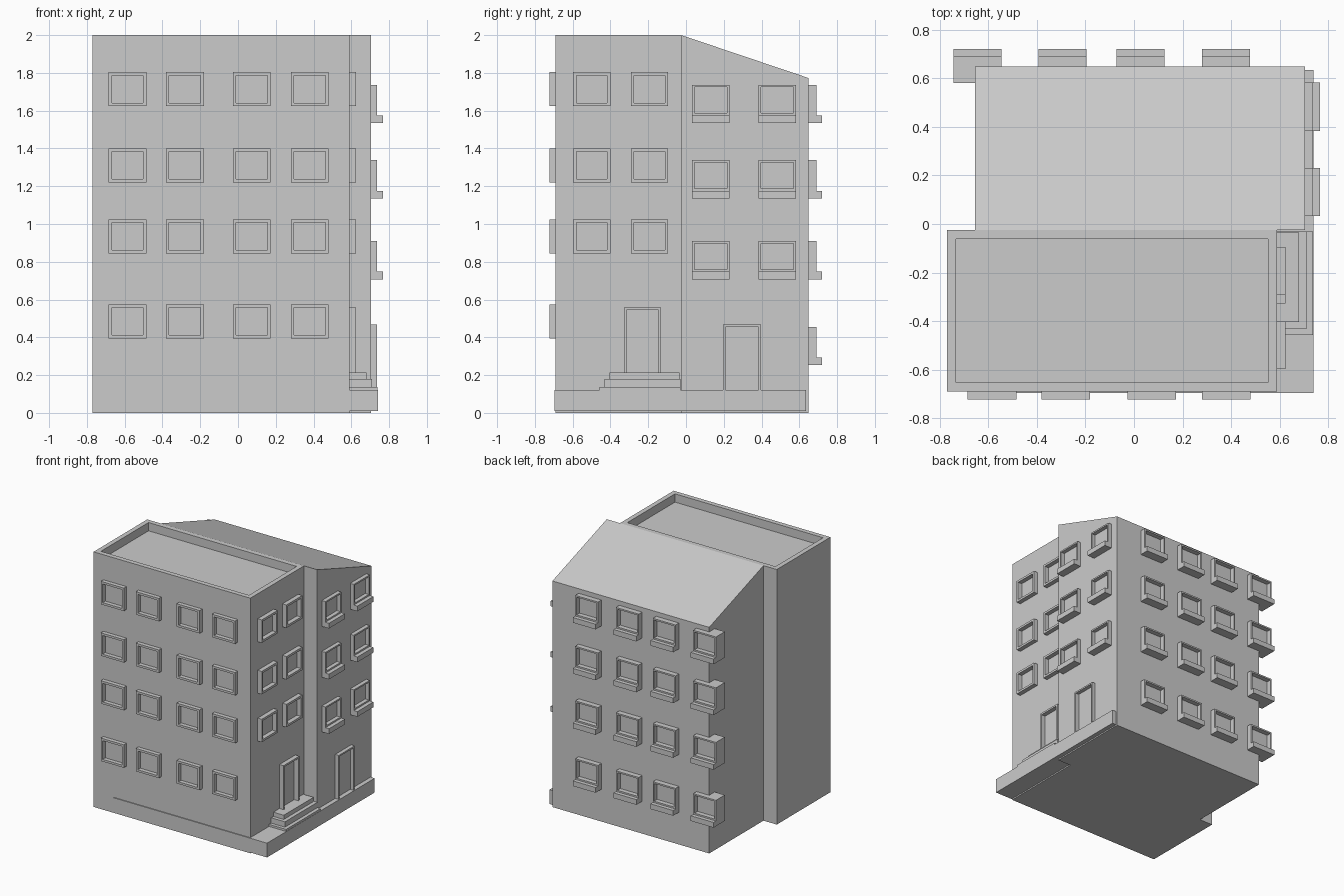
import bpy, bmesh

if "Cube" in bpy.data.objects:
    bpy.data.objects.remove(bpy.data.objects["Cube"])


def add_mesh(name, verts, faces):
    me = bpy.data.meshes.new(name)
    me.from_pydata(verts, [], faces)
    bm = bmesh.new()
    bm.from_mesh(me)
    bmesh.ops.recalc_face_normals(bm, faces=bm.faces)
    bm.to_mesh(me)
    bm.free()
    ob = bpy.data.objects.new(name, me)
    bpy.context.collection.objects.link(ob)
    return ob


def boxes(name, items):
    """One object from boxes given as (x0, x1, y0, y1, z0, z1)."""
    verts, faces = [], []
    for b in items:
        n = len(verts)
        verts += [(x, y, z) for z in b[4:6] for y in b[2:4] for x in b[0:2]]
        faces += [[n + i for i in f] for f in
                  ((0, 1, 3, 2), (4, 5, 7, 6), (0, 1, 5, 4),
                   (2, 3, 7, 6), (0, 2, 6, 4), (1, 3, 7, 5))]
    return add_mesh(name, verts, faces)


def on_wall(side, u0, u1, d0, d1, z0, z1):
    """Box on a wall: u runs along the wall, d is the outward coordinate."""
    if side == "front":
        return (u0, u1, -d1, -d0, z0, z1)
    if side == "back":
        return (u0, u1, d0, d1, z0, z1)
    return (d0, d1, u0, u1, z0, z1)


def frame(name, side, wall, u0, u1, z0, z1, w, out, sill=0.0, door=False):
    """Raised frame; with a sill (deep sunk frame) or as a door (no bottom bar)."""
    d0, d1 = wall - (0.07 if sill else 0.03), wall + out
    zb = z0 if door else z0 + w
    parts = [(u0, u0 + w, d0, d1, zb, z1 - w), (u1 - w, u1, d0, d1, zb, z1 - w),
             (u0, u1, d0, d1, z1 - w, z1)]
    if sill:
        parts.append((u0, u1, d0, wall + 0.07, z0 - sill, z0))
        parts.append((u0 + w, u1 - w, d0, d1, z0, z0 + w))
        parts[0] = (u0, u0 + w, d0, d1, z0, z1 - w)
        parts[1] = (u1 - w, u1, d0, d1, z0, z1 - w)
        # pane
        parts.append((u0 + w, u1 - w, d0, wall + 0.003, z0 + w, z1 - w))
    elif not door:
        parts.append((u0, u1, d0, d1, z0, z0 + w))
    boxes(name, [on_wall(side, *p) for p in parts])


# front block with sunken flat roof
X0, X1, Y0, Y1 = -0.77, 0.59, -0.69, -0.025
block = boxes("front_block", [(X0, X1, Y0, Y1, 0, 2)])
bm = bmesh.new()
bm.from_mesh(block.data)
bm.faces.ensure_lookup_table()
top = max(bm.faces, key=lambda f: f.calc_center_median().z)
bmesh.ops.inset_region(bm, faces=[top], thickness=0.053)
for v in top.verts:
    v.co.z -= 0.065
# separate rim and floor by walls
ext = [v.co.copy() for v in top.verts]
for v in top.verts:
    v.co.z += 0.065
res = bmesh.ops.extrude_face_region(bm, geom=[top])
for v in [g for g in res["geom"] if isinstance(g, bmesh.types.BMVert)]:
    v.co.z -= 0.065
if top.is_valid:
    bmesh.ops.delete(bm, geom=[top], context="FACES_ONLY")
bmesh.ops.recalc_face_normals(bm, faces=bm.faces)
bm.to_mesh(block.data)
bm.free()

# back block with sloping roof
profile = [(-0.025, 0), (0.648, 0), (0.648, 1.773), (-0.025, 2.0)]
add_mesh("back_block", [(x, y, z) for x in (-0.655, 0.705) for y, z in profile],
         [(0, 1, 2, 3), (4, 5, 6, 7)] +
         [(i, (i + 1) % 4, (i + 1) % 4 + 4, i + 4) for i in range(4)])

# base slab and entrance steps
boxes("base_slab", [(-0.595, 0.74, -0.697, 0.635, 0.01, 0.122)])
boxes("entrance_steps", [(0.56, 0.738, -0.458, -0.03, 0.11, 0.138),
                         (0.56, 0.71, -0.432, -0.03, 0.138, 0.18),
                         (0.56, 0.68, -0.404, -0.035, 0.18, 0.213)])

# front block windows, plain frames
plain_rows = [0.395, 0.845, 1.22, 1.624]
for r, z in enumerate(plain_rows):
    for c, u in enumerate((-0.685, -0.381, -0.027, 0.28)):
        frame(f"front_window_{r}_{c}", "front", 0.69, u, u + 0.2, z, z + 0.18, 0.017, 0.032)
    if r:
        for c, u in enumerate((-0.598, -0.292)):
            frame(f"side_window_{r}_{c}", "right", 0.59, u, u + 0.197, z, z + 0.18, 0.017, 0.035)

# back block windows, deep frames with sills
sill_rows = [0.294, 0.748, 1.176, 1.575]
for r, z in enumerate(sill_rows):
    for c, u in enumerate((-0.743, -0.393, -0.073, 0.28)):
        frame(f"back_window_{r}_{c}", "back", 0.65, u, u + 0.198, z, z + 0.162, 0.012, 0.04, 0.041)
    if r:
        for c, u in enumerate((0.032, 0.384)):
            frame(f"back_side_window_{r}_{c}", "right", 0.697, u, u + 0.198, z, z + 0.162,
                  0.012, 0.039, 0.041)

# door frames
frame("front_door_frame", "right", 0.59, -0.328, -0.132, 0.21, 0.558, 0.014, 0.035, door=True)
frame("back_door_frame", "right", 0.705, 0.197, 0.396, 0.12, 0.467, 0.012, 0.03, door=True)
